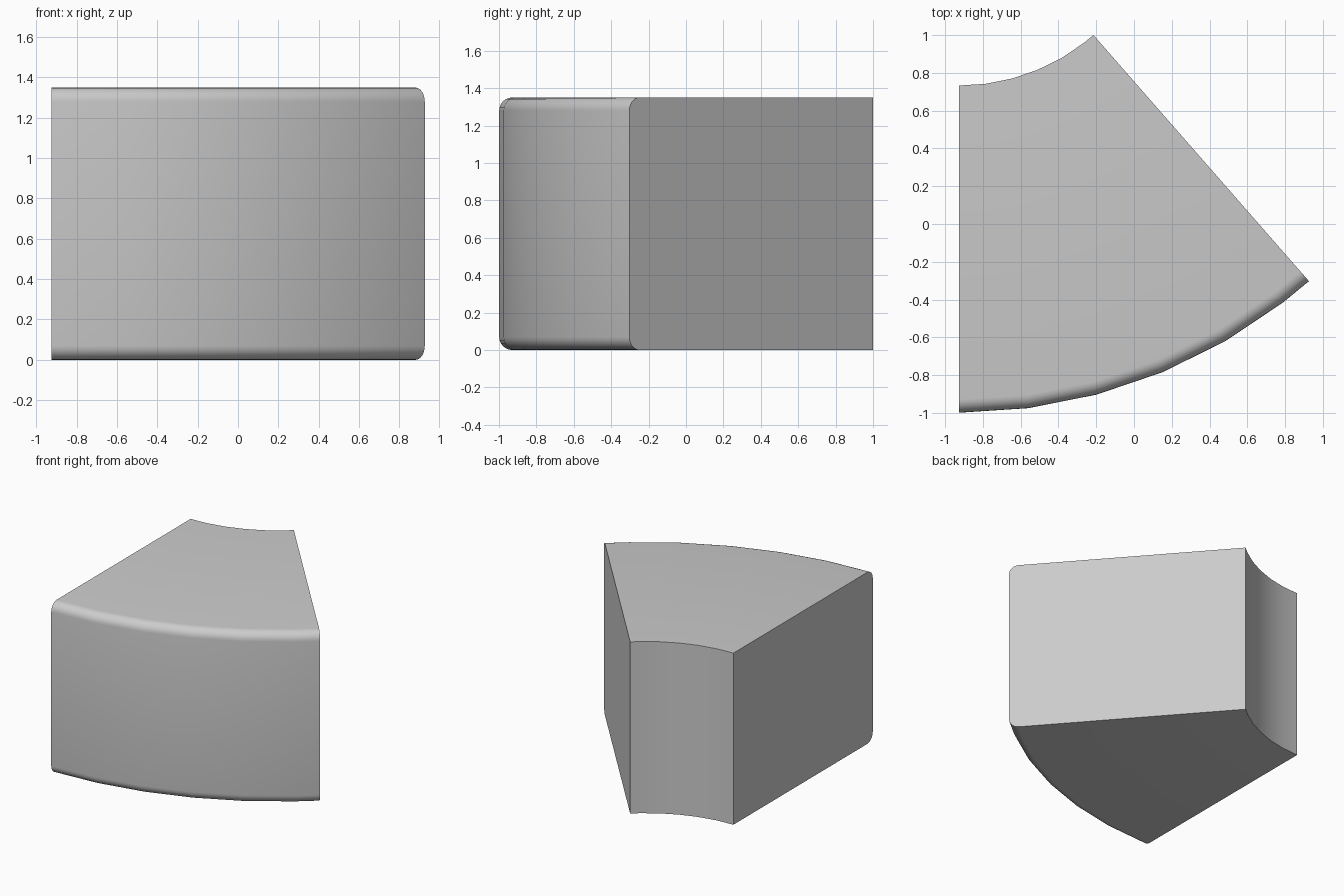
import bpy, bmesh
from math import sin, cos, radians

if "Cube" in bpy.data.objects:
    bpy.data.objects.remove(bpy.data.objects["Cube"])

CX, CY = -0.926, 1.813          # centre of the arcs
R_IN, R_OUT = 1.08, 2.812
H, B, STEPS = 1.35, 0.07, 6     # height, outer edge rounding
ANGLES = [0, 7.5, 15, 22.5, 30, 37.5, 41.2]

# radial cross-section (radius, height) with rounded outer corners
profile = [(R_IN, 0)]
for z, start in ((B, -90), (H - B, 0)):
    for i in range(STEPS + 1):
        a = radians(start + 90 * i / STEPS)
        profile.append((R_OUT - B + B * cos(a), z + B * sin(a)))
profile.append((R_IN, H))

# sweep the section around the arc centre
bm = bmesh.new()
rings = []
for deg in ANGLES:
    a = radians(deg)
    rings.append([bm.verts.new((CX + r * sin(a), CY - r * cos(a), z)) for r, z in profile])
n = len(profile)
for r0, r1 in zip(rings, rings[1:]):
    for i in range(n):
        j = (i + 1) % n
        bm.faces.new((r0[i], r1[i], r1[j], r0[j]))

# flat side caps
bm.faces.new(rings[0])
bm.faces.new(rings[-1][::-1])
bmesh.ops.recalc_face_normals(bm, faces=bm.faces)

mesh = bpy.data.meshes.new("curved_wedge_block")
bm.to_mesh(mesh)
bm.free()
block = bpy.data.objects.new("curved_wedge_block", mesh)
bpy.context.collection.objects.link(block)
bpy.context.view_layer.objects.active = block
block.select_set(True)
bpy.ops.object.shade_smooth_by_angle(angle=radians(30))
